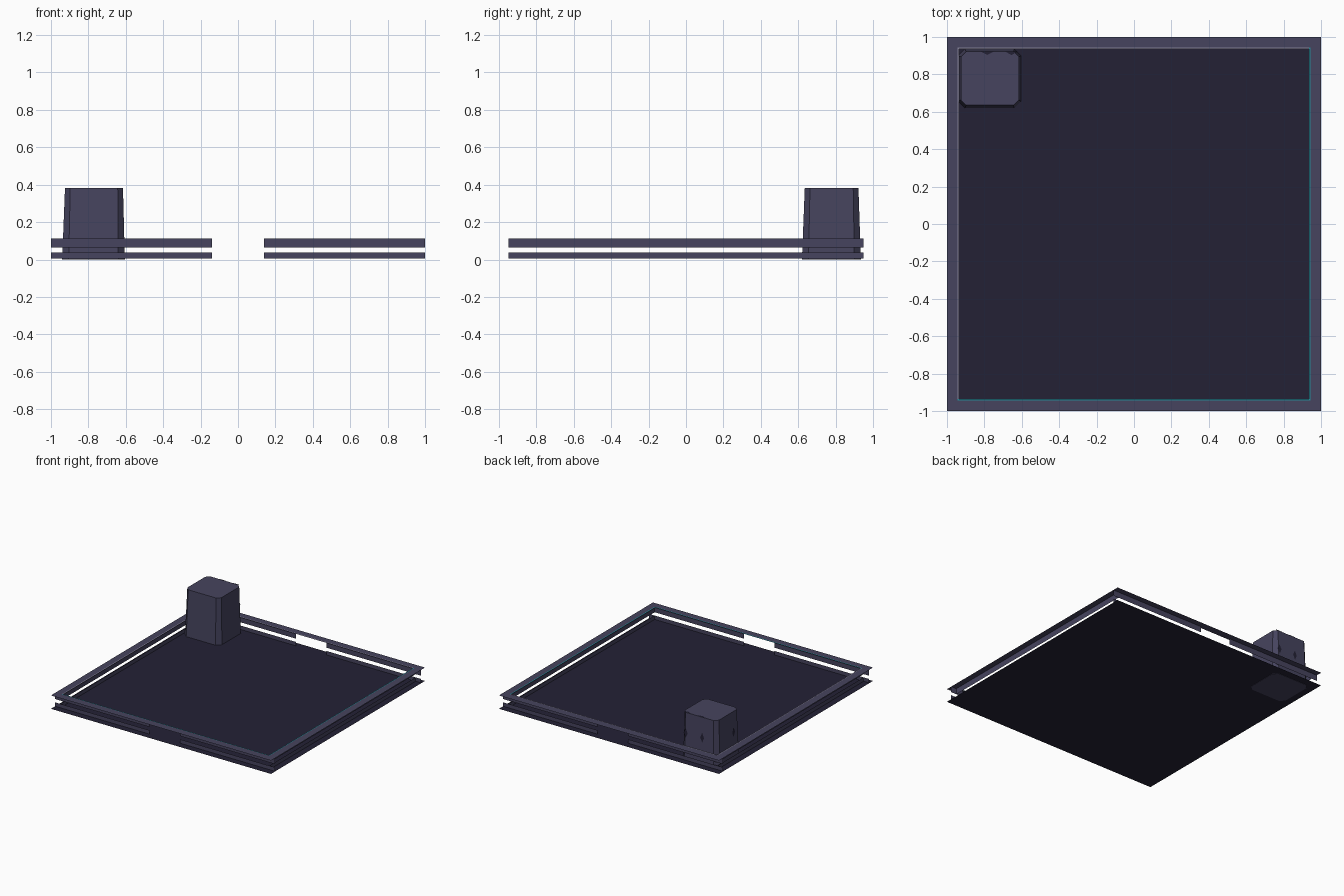
import bpy, bmesh
from mathutils import Vector

if "Cube" in bpy.data.objects:
    bpy.data.objects.remove(bpy.data.objects["Cube"])


def material(name, rgb):
    m = bpy.data.materials.new(name)
    m.diffuse_color = (*rgb, 1)
    m.use_nodes = True
    m.node_tree.nodes["Principled BSDF"].inputs["Base Color"].default_value = m.diffuse_color
    return m


SLATE = material("slate", (0.061, 0.057, 0.112))
NAVY = material("dark navy", (0.0176, 0.0155, 0.036))
TEAL = material("teal", (0.02, 0.27, 0.34))
LILAC = material("pale lilac", (0.24, 0.23, 0.33))


def mesh_object(name, polygons, mat):
    """Object from separate flat polygons."""
    bm = bmesh.new()
    for poly in polygons:
        bm.faces.new([bm.verts.new(p) for p in poly])
    bmesh.ops.remove_doubles(bm, verts=bm.verts, dist=1e-5)
    me = bpy.data.meshes.new(name)
    bm.to_mesh(me)
    bm.free()
    me.materials.append(mat)
    ob = bpy.data.objects.new(name, me)
    bpy.context.collection.objects.link(ob)
    return ob


def flat(x0, x1, y0, y1, z):
    return [(x0, y0, z), (x1, y0, z), (x1, y1, z), (x0, y1, z)]


def upright(a, b, z0, z1):
    return [(*a, z0), (*b, z0), (*b, z1), (*a, z1)]


# Floor sheet
mesh_object("floor", [flat(-1, 1, -1, 1, 0.002)], NAVY)

# Low walls: two sheet bands on each side, with door gaps front and back
W = 0.95
DOOR = 0.14
for name, z0, z1 in (("lower_band", 0.005, 0.037), ("upper_band", 0.064, 0.112)):
    walls = []
    for s in (-1, 1):
        # outward-facing winding on every side
        for x0, x1 in ((-1, -DOOR), (DOOR, 1)):
            ends = [(x0, s * W), (x1, s * W)]
            walls.append(upright(*ends[::-s], z0, z1))
        ends = [(s * W, -W), (s * W, W)]
        walls.append(upright(*ends[::s], z0, z1))
    mesh_object(name, walls, SLATE)

# Flat cap running around the top of the walls
CAP_Z = 0.112
cap = []
for s in (-1, 1):
    a, b = sorted((s * 0.935, s * 1.0))
    cap.append(flat(-1, 1, a, b, CAP_Z))
    cap.append(flat(a, b, -0.935, 0.935, CAP_Z))
mesh_object("wall_cap", cap, SLATE)

# Thin light lines along the inner rim
L, T, LZ = 0.943, 0.008, CAP_Z + 0.002
mesh_object("teal_rim_line", [flat(L - T, L, -L, L, LZ),
                              flat(-L, L - T, -L, -L + T, LZ)], TEAL)
mesh_object("pale_rim_line", [flat(-L, -L + T, -L + T, L, LZ),
                              flat(-L + T, L - T, L - T, L, LZ)], LILAC)


def octagon(x0, x1, y0, y1, c, z):
    """Rectangle with cut corners, counter-clockwise."""
    return [(x0 + c, y0, z), (x1 - c, y0, z), (x1, y0 + c, z), (x1, y1 - c, z),
            (x1 - c, y1, z), (x0 + c, y1, z), (x0, y1 - c, z), (x0, y0 + c, z)]


# Tapered corner pillar with chamfered edges
low = octagon(-0.94, -0.605, 0.62, 0.935, 0.035, 0.0)
top = octagon(-0.925, -0.615, 0.635, 0.922, 0.028, 0.383)
sides = [[low[i], low[(i + 1) % 8], top[(i + 1) % 8], top[i]] for i in range(8)]
mesh_object("pillar", sides + [low[::-1], top], SLATE)

# Small dark chips on the back and outer faces of the pillar
chips = []


def chip(center, along, normal, w=0.018, h=0.04):
    c = Vector(center) + Vector(normal) * 0.004
    a, up = Vector(along) * w, Vector((0, 0, h))
    chips.append([c - up, c + a, c + up, c - a])


chip((-0.80, 0.929, 0.22), (-1, 0, 0), (0, 1, 0))
chip((-0.65, 0.929, 0.22), (-1, 0, 0), (0, 1, 0))
chip((-0.933, 0.72, 0.22), (0, -1, 0), (-1, 0, 0))
# nicks along the back top edge
for x in (-0.785, -0.655):
    z = 0.385
    chips.append([(x - 0.035, 0.922, z), (x, 0.904, z), (x + 0.035, 0.922, z)])
mesh_object("pillar_chips", chips, NAVY)
